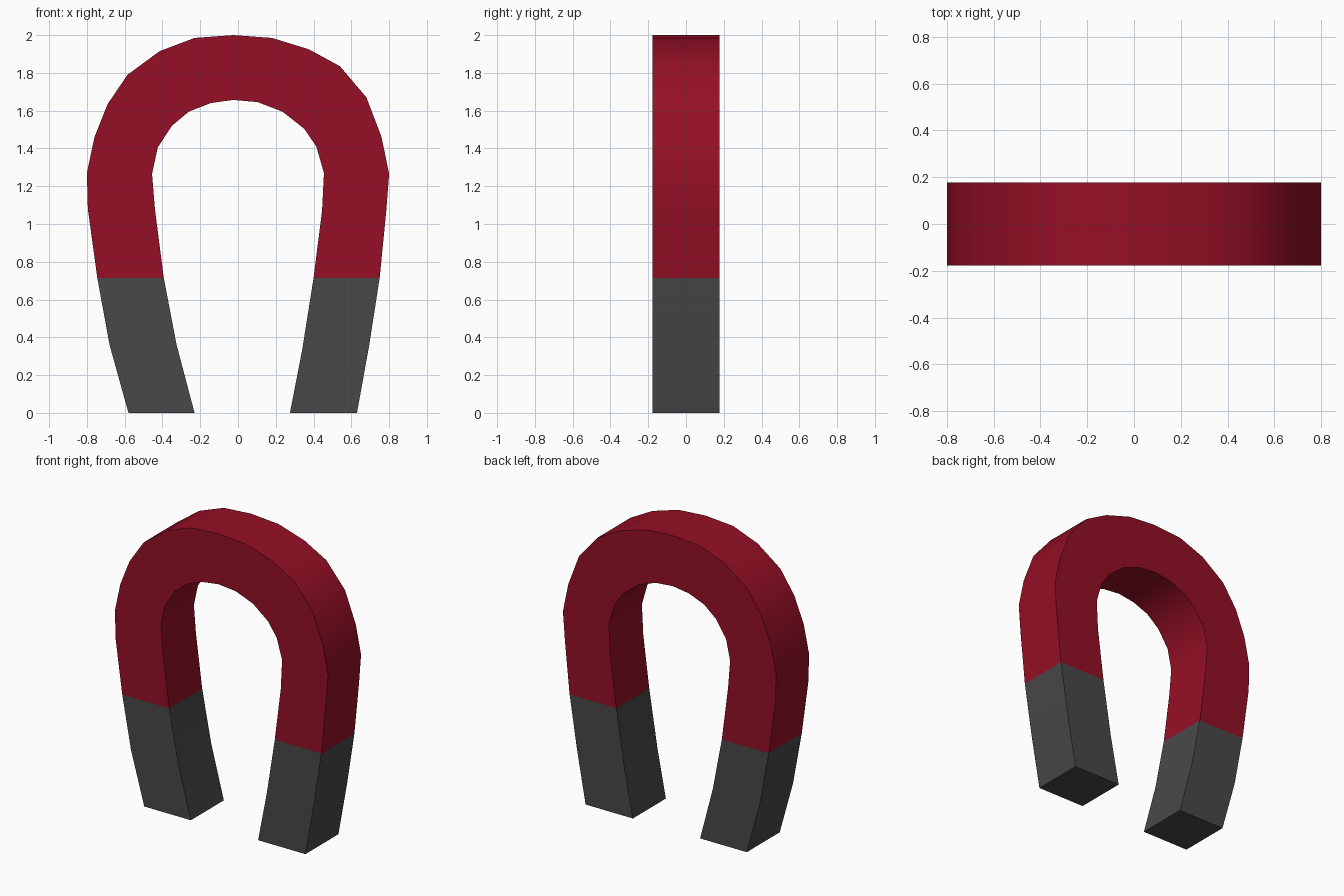
import bpy, bmesh, math

if "Cube" in bpy.data.objects:
    bpy.data.objects.remove(bpy.data.objects["Cube"])

HALF_DEPTH = 0.177
SPLIT_Z = 0.715   # red paint ends here, bare steel below

# Matching outer and inner outline points, left foot over the arch to right foot
OUTER = [(-.58, 0), (-.68, .36), (-.745, SPLIT_Z), (-.795, 1.08), (-.80, 1.27), (-.76, 1.46),
         (-.69, 1.635), (-.585, 1.79), (-.415, 1.915), (-.23, 1.985), (-.025, 2.0),
         (.18, 1.985), (.375, 1.925), (.54, 1.835), (.68, 1.67), (.76, 1.46),
         (.80, 1.265), (.785, 1.07), (.75, SPLIT_Z), (.695, .36), (.63, 0)]
INNER = [(-.23, 0), (-.325, .36), (-.393, SPLIT_Z), (-.44, 1.08), (-.455, 1.265), (-.44, 1.335),
         (-.425, 1.405), (-.35, 1.52), (-.26, 1.595), (-.145, 1.64), (-.025, 1.657),
         (.105, 1.645), (.235, 1.595), (.35, 1.505), (.415, 1.41), (.435, 1.34),
         (.455, 1.27), (.445, 1.07), (.40, SPLIT_Z), (.34, .335), (.275, 0)]


def material(name, rgb):
    mat = bpy.data.materials.new(name)
    mat.diffuse_color = (*rgb, 1)
    mat.use_nodes = True
    mat.node_tree.nodes["Principled BSDF"].inputs["Base Color"].default_value = mat.diffuse_color
    return mat


# Horseshoe body: a four-cornered ring at every outline point, bridged along the bend
bm = bmesh.new()
rings = []
for (ox, oz), (ix, iz) in zip(OUTER, INNER):
    corners = [(ox, -HALF_DEPTH, oz), (ox, HALF_DEPTH, oz),
               (ix, HALF_DEPTH, iz), (ix, -HALF_DEPTH, iz)]
    rings.append([bm.verts.new(c) for c in corners])
for a, b in zip(rings, rings[1:]):
    for i in range(4):
        j = (i + 1) % 4
        bm.faces.new((a[i], a[j], b[j], b[i]))
bm.faces.new(rings[0])
bm.faces.new(rings[-1])
bmesh.ops.recalc_face_normals(bm, faces=bm.faces)

# Steel poles below the split, red above
for f in bm.faces:
    f.material_index = 1 if f.calc_center_median().z < SPLIT_Z else 0

mesh = bpy.data.meshes.new("horseshoe_magnet")
bm.to_mesh(mesh)
bm.free()
mesh.materials.append(material("red paint", (0.30, 0.0048, 0.0185)))
mesh.materials.append(material("dark steel", (0.065, 0.065, 0.065)))
magnet = bpy.data.objects.new("horseshoe_magnet", mesh)
bpy.context.collection.objects.link(magnet)

# Smooth bend with crisp corners
bpy.context.view_layer.objects.active = magnet
magnet.select_set(True)
bpy.ops.object.shade_smooth_by_angle(angle=math.radians(40))
